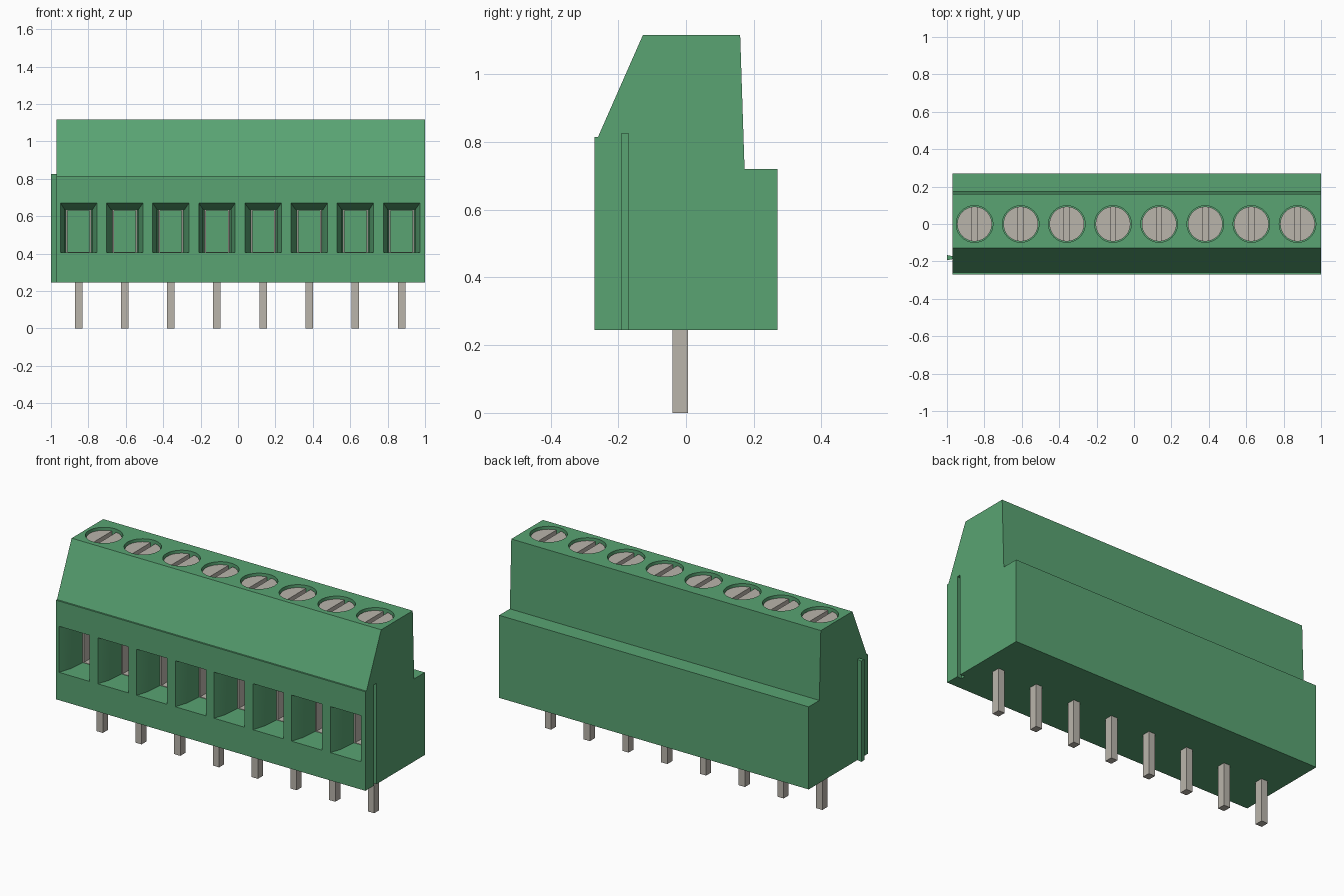
import bpy, bmesh, math

cube = bpy.data.objects.get("Cube")
if cube:
    bpy.data.objects.remove(cube, do_unlink=True)


def material(name, rgb):
    m = bpy.data.materials.new(name)
    m.use_nodes = True
    color = (*rgb, 1)
    m.diffuse_color = color
    m.node_tree.nodes["Principled BSDF"].inputs["Base Color"].default_value = color
    return m


GREEN = material("green plastic", (0.10, 0.37, 0.17))
METAL = material("grey metal", (0.49, 0.46, 0.41))

POLES = 8
PITCH = 0.2467
CENTRES = [0.011 + (i - (POLES - 1) / 2) * PITCH for i in range(POLES)]
BASE, TOP = 0.245, 1.117


def loft(bm, rings):
    """Closed solid through a list of equal-length rings of points."""
    loops = [[bm.verts.new(p) for p in ring] for ring in rings]
    faces = [bm.faces.new(loops[0]), bm.faces.new(loops[-1])]
    for a, b in zip(loops, loops[1:]):
        for i in range(len(a)):
            j = (i + 1) % len(a)
            faces.append(bm.faces.new((a[i], a[j], b[j], b[i])))
    bmesh.ops.recalc_face_normals(bm, faces=faces)


def box(bm, x0, x1, y0, y1, z0, z1):
    loft(bm, [[(x0, y0, z), (x1, y0, z), (x1, y1, z), (x0, y1, z)] for z in (z0, z1)])


def cylinder(bm, x, radius, z0, z1, n=40):
    angles = [2 * math.pi * i / n for i in range(n)]
    loft(bm, [[(x + radius * math.cos(a), radius * math.sin(a), z) for a in angles]
              for z in (z0, z1)])


def prism(bm, outline, z0, z1):
    loft(bm, [[(x, y, z) for x, y in outline] for z in (z0, z1)])


def finish(bm, name, mat):
    me = bpy.data.meshes.new(name)
    bm.to_mesh(me)
    bm.free()
    me.materials.append(mat)
    ob = bpy.data.objects.new(name, me)
    bpy.context.collection.objects.link(ob)
    return ob


def select(ob):
    bpy.ops.object.select_all(action='DESELECT')
    ob.select_set(True)
    bpy.context.view_layer.objects.active = ob


def cut(ob, cutter):
    """Subtract the cutter, then remove it."""
    cutter.hide_render = True
    mod = ob.modifiers.new("cut", 'BOOLEAN')
    mod.operation = 'DIFFERENCE'
    mod.solver = 'EXACT'
    mod.object = cutter
    select(ob)
    bpy.ops.object.modifier_apply(modifier=mod.name)
    bpy.data.objects.remove(cutter, do_unlink=True)


def smooth(ob):
    select(ob)
    bpy.ops.object.shade_smooth_by_angle(angle=math.radians(30))


# Housing: stepped side profile swept along x
profile = [(-0.27, BASE), (0.27, BASE), (0.27, 0.72), (0.173, 0.72),
           (0.16, TOP), (-0.127, TOP), (-0.26, 0.815), (-0.27, 0.815)]
bm = bmesh.new()
loft(bm, [[(x, y, z) for y, z in profile] for x in (-0.97, 1.0)])
housing = finish(bm, "housing", GREEN)

# Wire funnels, screw wells and the side groove are cut out
funnel = [(-0.28, 0.1, 0.674), (-0.27, 0.0975, 0.67), (-0.20, 0.075, 0.637),
          (-0.10, 0.066, 0.632), (0.10, 0.066, 0.632)]
bm = bmesh.new()
for c in CENTRES:
    loft(bm, [[(c - w, y, 0.405), (c + w, y, 0.405), (c + w, y, top), (c - w, y, top)]
              for y, w, top in funnel])
    cylinder(bm, c, 0.098, 1.03, TOP + 0.05)
RAIL_Y = -0.18
prism(bm, [(1.01, RAIL_Y - 0.009), (1.01, RAIL_Y + 0.009),
           (0.97, RAIL_Y + 0.015), (0.97, RAIL_Y - 0.015)], BASE - 0.05, 0.825)
cut(housing, finish(bm, "housing_cutter", GREEN))
smooth(housing)

# Dovetail rib that fits the groove of a neighbouring block
bm = bmesh.new()
prism(bm, [(-1.0, RAIL_Y - 0.014), (-1.0, RAIL_Y + 0.014),
           (-0.965, RAIL_Y + 0.007), (-0.965, RAIL_Y - 0.007)], BASE, 0.825)
finish(bm, "side_rib", GREEN)

for i, c in enumerate(CENTRES, 1):
    # Slotted screw head, slightly sunk in its well
    bm = bmesh.new()
    cylinder(bm, c, 0.093, 1.02, TOP - 0.015)
    screw = finish(bm, f"screw_{i}", METAL)
    bm = bmesh.new()
    box(bm, c - 0.014, c + 0.014, -0.2, 0.2, TOP - 0.05, TOP + 0.05)
    cut(screw, finish(bm, "slot_cutter", METAL))
    smooth(screw)

    # Metal clamp lining the deep end of the wire hole
    bm = bmesh.new()
    for s in (-1, 1):
        x0, x1 = sorted((c + s * 0.058, c + s * 0.07))
        box(bm, x0, x1, -0.10, 0.09, 0.40, 0.64)
    box(bm, c - 0.058, c + 0.058, -0.10, 0.09, 0.40, 0.408)
    box(bm, c - 0.058, c + 0.058, -0.10, 0.09, 0.629, 0.64)
    finish(bm, f"wire_clamp_{i}", METAL)

    # Solder pin
    bm = bmesh.new()
    box(bm, c - 0.02, c + 0.02, -0.04, 0.006, 0, BASE + 0.03)
    finish(bm, f"pin_{i}", METAL)
